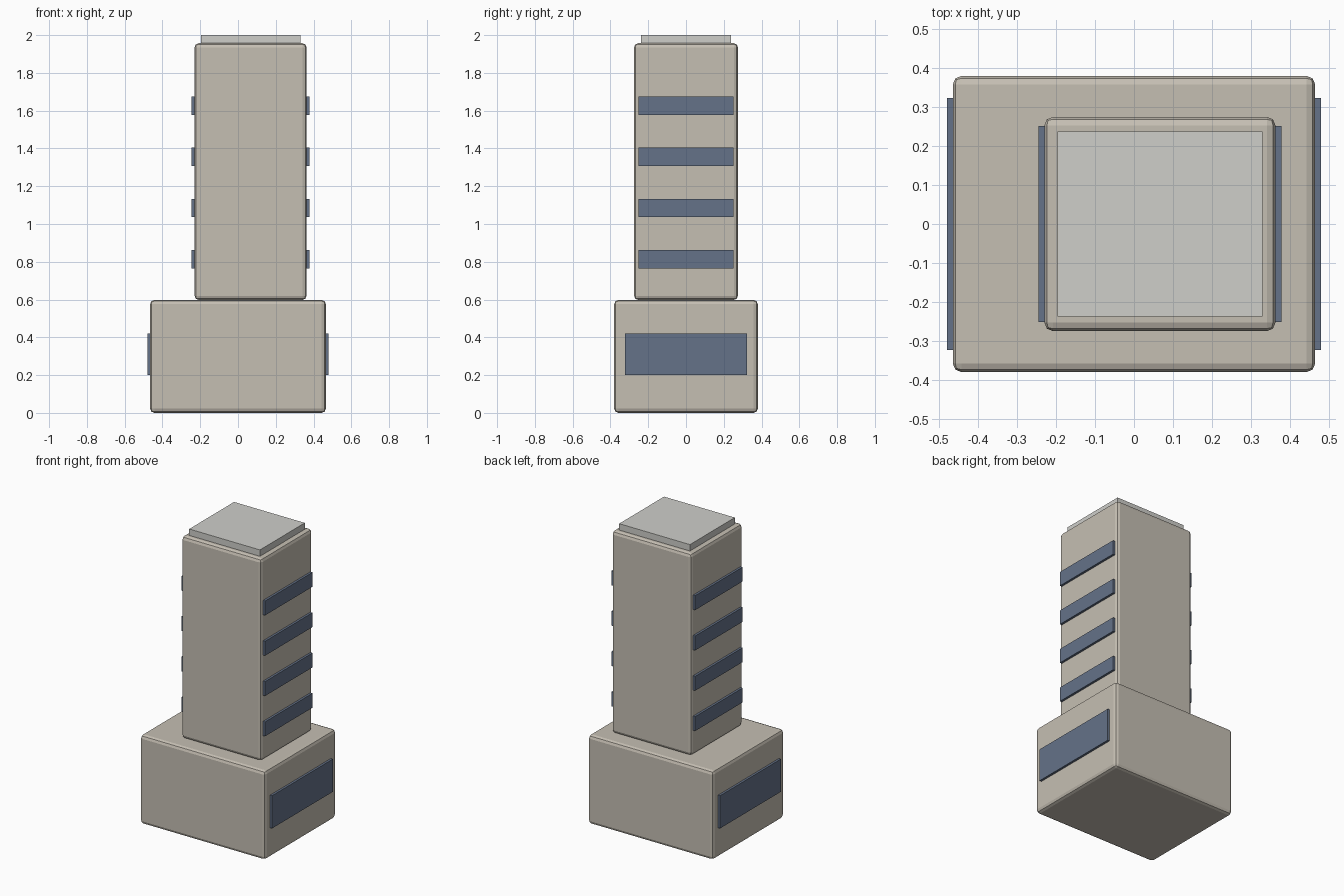
import bpy

if "Cube" in bpy.data.objects:
    bpy.data.objects.remove(bpy.data.objects["Cube"])


def material(name, color):
    m = bpy.data.materials.new(name)
    m.diffuse_color = color
    m.use_nodes = True
    m.node_tree.nodes["Principled BSDF"].inputs["Base Color"].default_value = m.diffuse_color
    return m


STONE = material("stone", (0.56, 0.52, 0.45, 1))
GLASS = material("glass", (0.13, 0.17, 0.25, 1))
ROOF = material("roof", (0.62, 0.62, 0.59, 1))


def box(name, lo, hi, mat, bevel=0.0):
    """Box between two opposite corners, with optional rounded edges."""
    center = [(a + b) / 2 for a, b in zip(lo, hi)]
    bpy.ops.mesh.primitive_cube_add(size=1, location=center)
    ob = bpy.context.object
    ob.name = name
    ob.scale = [b - a for a, b in zip(lo, hi)]
    bpy.ops.object.transform_apply(location=False, rotation=False, scale=True)
    ob.data.materials.append(mat)
    if bevel:
        mod = ob.modifiers.new("edge_bevel", 'BEVEL')
        mod.width = bevel
        mod.segments = 2
    return ob


# Podium, offset tower and roof cap
box("podium", (-0.465, -0.38, 0), (0.465, 0.38, 0.598), STONE, 0.022)
box("tower", (-0.23, -0.275, 0.598), (0.363, 0.275, 1.957), STONE, 0.022)
box("roof_cap", (-0.196, -0.238, 1.95), (0.33, 0.238, 2.0), ROOF)

# Window bands on both x sides: proud of the wall by 0.015
for side, podium_x, tower_x in (("left", -0.465, -0.23), ("right", 0.465, 0.363)):
    box(f"podium_window_{side}", (podium_x - 0.015, -0.323, 0.2),
        (podium_x + 0.015, 0.323, 0.42), GLASS)
    for i in range(4):
        z = 0.765 + i * 0.271
        box(f"tower_window_{side}_{i + 1}", (tower_x - 0.015, -0.252, z),
            (tower_x + 0.015, 0.252, z + 0.097), GLASS)
